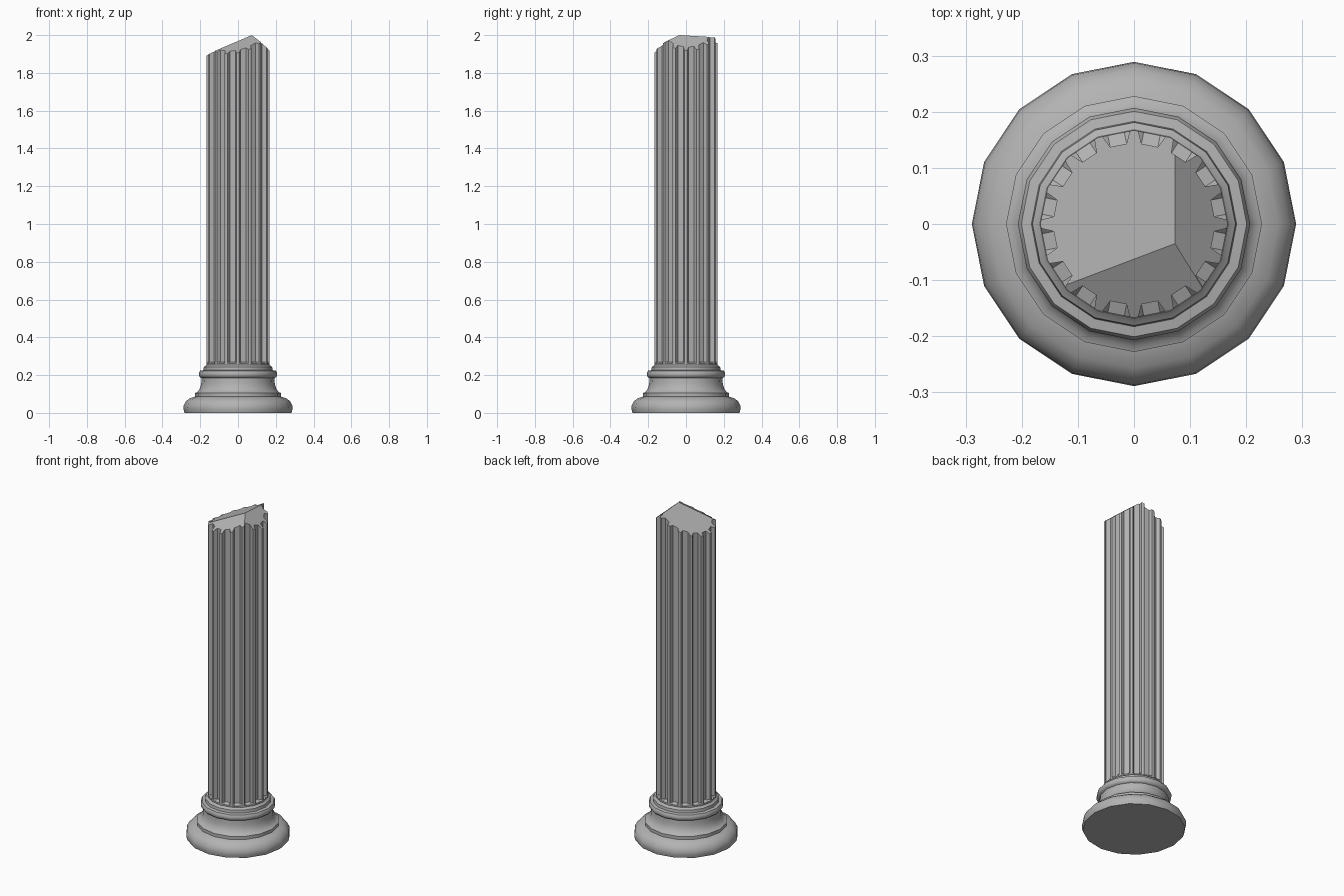
import bpy, bmesh, math
from mathutils import Vector

if "Cube" in bpy.data.objects:
    bpy.data.objects.remove(bpy.data.objects["Cube"])

SIDES = 16
stone = bpy.data.materials.new("stone")
stone.diffuse_color = (.45, .45, .45, 1)
stone.use_nodes = True
stone.node_tree.nodes["Principled BSDF"].inputs["Base Color"].default_value = stone.diffuse_color


def corner(k, r):
    a = 2 * math.pi * k / SIDES
    return Vector((r * math.cos(a), r * math.sin(a), 0))


def loft(bm, rings):
    """Skin rings of equal point count and cap the bottom."""
    loops = [[bm.verts.new(p) for p in ring] for ring in rings]
    n = len(loops[0])
    for a, b in zip(loops, loops[1:]):
        for i in range(n):
            j = (i + 1) % n
            bm.faces.new((a[i], a[j], b[j], b[i]))
    bm.faces.new(loops[0][::-1])
    return loops


def finish(bm, name, angle):
    bmesh.ops.recalc_face_normals(bm, faces=bm.faces)
    mesh = bpy.data.meshes.new(name)
    bm.to_mesh(mesh)
    bm.free()
    mesh.materials.append(stone)
    ob = bpy.data.objects.new(name, mesh)
    bpy.context.collection.objects.link(ob)
    bpy.ops.object.select_all(action='DESELECT')
    ob.select_set(True)
    bpy.context.view_layer.objects.active = ob
    bpy.ops.object.shade_smooth_by_angle(angle=math.radians(angle))


# Moulded base: torus, scotia, upper torus and fillet
profile = [(.283, 0), (.289, .02), (.287, .04), (.276, .061), (.257, .077),
           (.228, .086), (.228, .105), (.218, .109), (.206, .122), (.198, .14),
           (.194, .16), (.193, .185), (.201, .189), (.207, .198), (.207, .212),
           (.201, .223), (.183, .226), (.181, .243), (.174, .248), (.168, .254)]
bm = bmesh.new()
loops = loft(bm, [[corner(k, r) + Vector((0, 0, z)) for k in range(SIDES)]
                  for r, z in profile])
bm.faces.new(loops[-1])
finish(bm, "base", 35)


# Fluted shaft: every flat side of the 16-gon carries one groove
def shaft_ring(z, depth):
    pts = []
    for k in range(SIDES):
        a, b = corner(k, .167), corner(k + 1, .167)
        inward = -(a + b).normalized() * depth
        for t, d in ((0, 0), (.12, 0), (.27, 1), (.73, 1), (.88, 0)):
            pts.append(a.lerp(b, t) + inward * d + Vector((0, 0, z)))
    return pts


bm = bmesh.new()
loops = loft(bm, [shaft_ring(.25, 0), shaft_ring(.262, 0),
                  shaft_ring(.27, .021), shaft_ring(2.2, .021)])
bm.faces.new(loops[-1])

# Broken top: three sloping fracture planes meeting at the peak
peak = Vector((.073, -.035, 2.0))
for sx, sy in ((.45, -.06), (-.86, -.06), (.2, .6)):
    bmesh.ops.bisect_plane(bm, geom=bm.verts[:] + bm.edges[:] + bm.faces[:],
                           dist=1e-6, plane_co=peak,
                           plane_no=Vector((-sx, -sy, 1)).normalized(), clear_outer=True)
    rim = [e for e in bm.edges if e.is_boundary]
    bmesh.ops.contextual_create(bm, geom=rim)
finish(bm, "fluted_shaft", 20)
